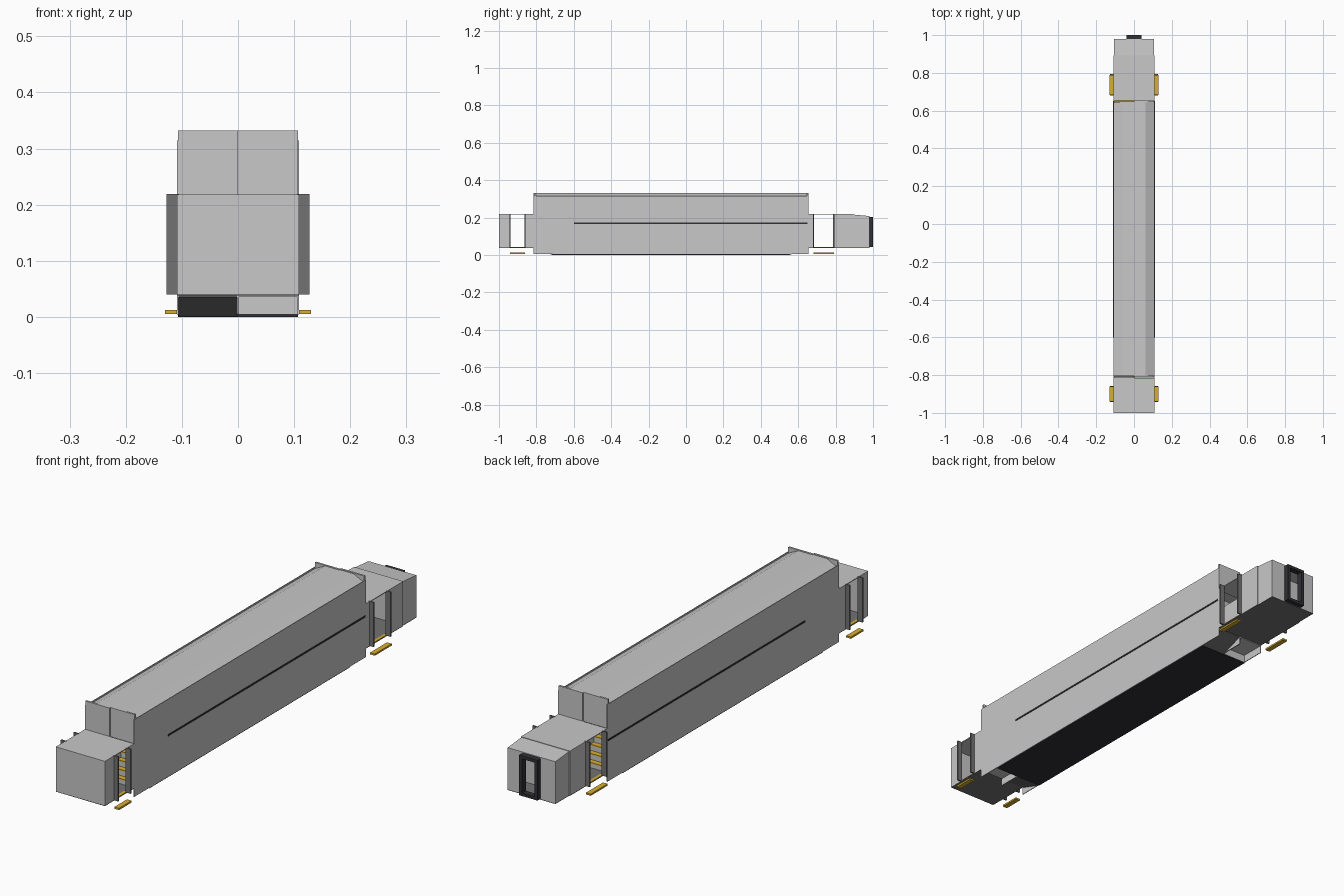
import bpy, bmesh

cube = bpy.data.objects.get("Cube")
if cube:
    bpy.data.objects.remove(cube, do_unlink=True)


def material(name, rgb):
    m = bpy.data.materials.new(name)
    m.use_nodes = True
    m.diffuse_color = (*rgb, 1)
    m.node_tree.nodes["Principled BSDF"].inputs["Base Color"].default_value = (*rgb, 1)
    return m


SILVER = material("pale grey", (0.57, 0.58, 0.57))
GREY = material("dark grey", (0.17, 0.17, 0.175))
BLACK = material("near black", (0.03, 0.03, 0.036))
YELLOW = material("step yellow", (0.68, 0.42, 0.03))


def finish(name, bm, mat):
    bmesh.ops.recalc_face_normals(bm, faces=bm.faces)
    mesh = bpy.data.meshes.new(name)
    bm.to_mesh(mesh)
    bm.free()
    mesh.materials.append(mat)
    ob = bpy.data.objects.new(name, mesh)
    bpy.context.collection.objects.link(ob)
    return ob


def box(name, xs, ys, zs, mat):
    bm = bmesh.new()
    bmesh.ops.create_cube(bm, size=1)
    for v in bm.verts:
        v.co = [sum(r) / 2 + c * abs(r[1] - r[0]) for c, r in zip(v.co, (xs, ys, zs))]
    return finish(name, bm, mat)


def prism(name, profile, axis, a, b, mat):
    """Extrude a closed profile along x (profile is y,z) or y (profile is x,z)."""
    bm = bmesh.new()
    rings = []
    for t in (a, b):
        rings.append([bm.verts.new((t, p, z) if axis == "x" else (p, t, z)) for p, z in profile])
    n = len(profile)
    for r in rings:
        bm.faces.new(r)
    for i in range(n):
        j = (i + 1) % n
        bm.faces.new((rings[0][i], rings[0][j], rings[1][j], rings[1][i]))
    return finish(name, bm, mat)


W, T = 0.109, 0.003            # half width, sheet thickness
FRONT, REAR = -0.815, 0.655    # bulkheads of the two-level hall
LOW, DECK = 0.038, 0.218       # vestibule floor and roof

# Two-level hall: side walls, waist rails, roof, floor
for side, s in (("left", 1), ("right", -1)):
    box(side + "_side_wall", (s * (W - T), s * W), (FRONT, REAR), (0.004, 0.314), SILVER)
    box(side + "_waist_rail", (s * W, s * (W + 0.002)), (-0.6, 0.65), (0.166, 0.173), BLACK)
prism("hall_roof", [(-0.106, 0.303), (-0.106, 0.308), (-0.062, 0.33), (0.062, 0.33),
                    (0.106, 0.308), (0.106, 0.303)], "y", FRONT + 0.01, REAR - 0.01, SILVER)
box("hall_floor", (-0.107, 0.107), (FRONT + 0.1, REAR - 0.1), (0, 0.005), BLACK)


def build_end(label, origin, turn, door, length):
    """Bulkhead, stairs and vestibule; turn=1 looks to the front, -1 to the rear."""
    def part(name, xs, ds, zs, mat):
        return box(label + "_" + name, [turn * x for x in xs],
                   [origin - turn * d for d in ds], zs, mat)

    # Upper end wall in two staggered halves
    part("upper_wall_a", (-0.107, 0), (-0.008, 0), (DECK - 0.003, 0.332), SILVER)
    part("upper_wall_b", (0, 0.107), (-0.014, -0.006), (DECK - 0.003, 0.332), SILVER)

    # Stair well: divider, closing wall, descending ramp and ascending steps
    part("stair_divider", (-0.002, 0.002), (-0.17, 0), (0.005, DECK), SILVER)
    part("stair_back_wall", (-0.106, 0.106), (-0.173, -0.17), (0.005, 0.3), SILVER)
    part("well_wall", (0.002, 0.106), (-0.103, -0.1), (0.003, LOW), SILVER)
    part("well_ceiling", (0.002, 0.106), (-0.103, 0), (LOW - 0.003, LOW), SILVER)
    ramp = [(origin, LOW), (origin, LOW - 0.003), (origin + turn * 0.1, 0.001),
            (origin + turn * 0.1, 0.004)]
    prism(label + "_lower_stair", ramp, "x", -turn * 0.106, -turn * 0.002, GREY)
    for i in range(6):
        z, d = LOW + 0.024 * (i + 1), -0.022 * i
        part(f"stair_riser_{i}", (0.003, 0.105), (d - 0.022, d - 0.002), (LOW, z - 0.003), SILVER)
        part(f"stair_tread_{i}", (0.003, 0.105), (d - 0.022, d), (z - 0.004, z), YELLOW)

    # Vestibule shell
    part("vestibule_roof", (-W, W), (0, length), (DECK - T, DECK), SILVER)
    part("vestibule_floor", (-W, W), (0, length), (LOW, LOW + T), GREY)
    for side, s in (("a", 1), ("b", -1)):
        wall = (s * (W - T), s * W)
        part("near_wall_" + side, wall, (0, door[0]), (LOW, DECK), SILVER)
        part("far_wall_" + side, wall, (door[1], length), (LOW, DECK), SILVER)
        for k, d in enumerate(door):
            part(f"door_post_{side}{k}", (s * (W - 0.004), s * 0.127),
                 (d - 0.003, d + 0.003), (LOW + 0.002, DECK + 0.001), GREY)
        part("door_sill_" + side, (s * (W - 0.012), s * W), door, (LOW + T, LOW + 0.005), YELLOW)
        part("door_step_" + side, (s * 0.109, s * 0.13), door, (0.005, 0.012), YELLOW)


build_end("front", FRONT, 1, (0.045, 0.125), 0.185)
build_end("rear", REAR, -1, (0.027, 0.135), 0.237)

# Closed front end
box("front_end_wall", (-W, W), (-1, -1 + T), (LOW, DECK), SILVER)

# Rear compartment with lower roof and an open end doorway
Y0, Y1 = 0.892, 0.98
box("rear_partition", (-W, W), (Y0 - T, Y0), (LOW, DECK), SILVER)
box("rear_compartment_floor", (-0.106, 0.106), (Y0, Y1), (LOW, LOW + T), GREY)
prism("rear_compartment_roof", [(Y0, 0.212), (Y1, 0.205), (Y1, 0.208), (Y0, 0.216)],
      "x", -0.106, 0.106, SILVER)
for side, s in (("left", 1), ("right", -1)):
    prism(side + "_rear_compartment_wall", [(Y0, LOW), (Y1, LOW), (Y1, 0.206), (Y0, 0.213)],
          "x", s * 0.103, s * 0.106, SILVER)
    box(side + "_rear_end_wall", (s * 0.035, s * 0.106), (Y1 - T, Y1), (LOW, 0.207), SILVER)
    box(side + "_gangway_post", (s * 0.028, s * 0.041), (Y1 - 0.004, 1), (0.042, 0.203), BLACK)
for name, z in (("gangway_head", 0.191), ("gangway_sill", 0.042)):
    box(name, (-0.041, 0.041), (Y1 - 0.004, 1), (z, z + 0.012), BLACK)
